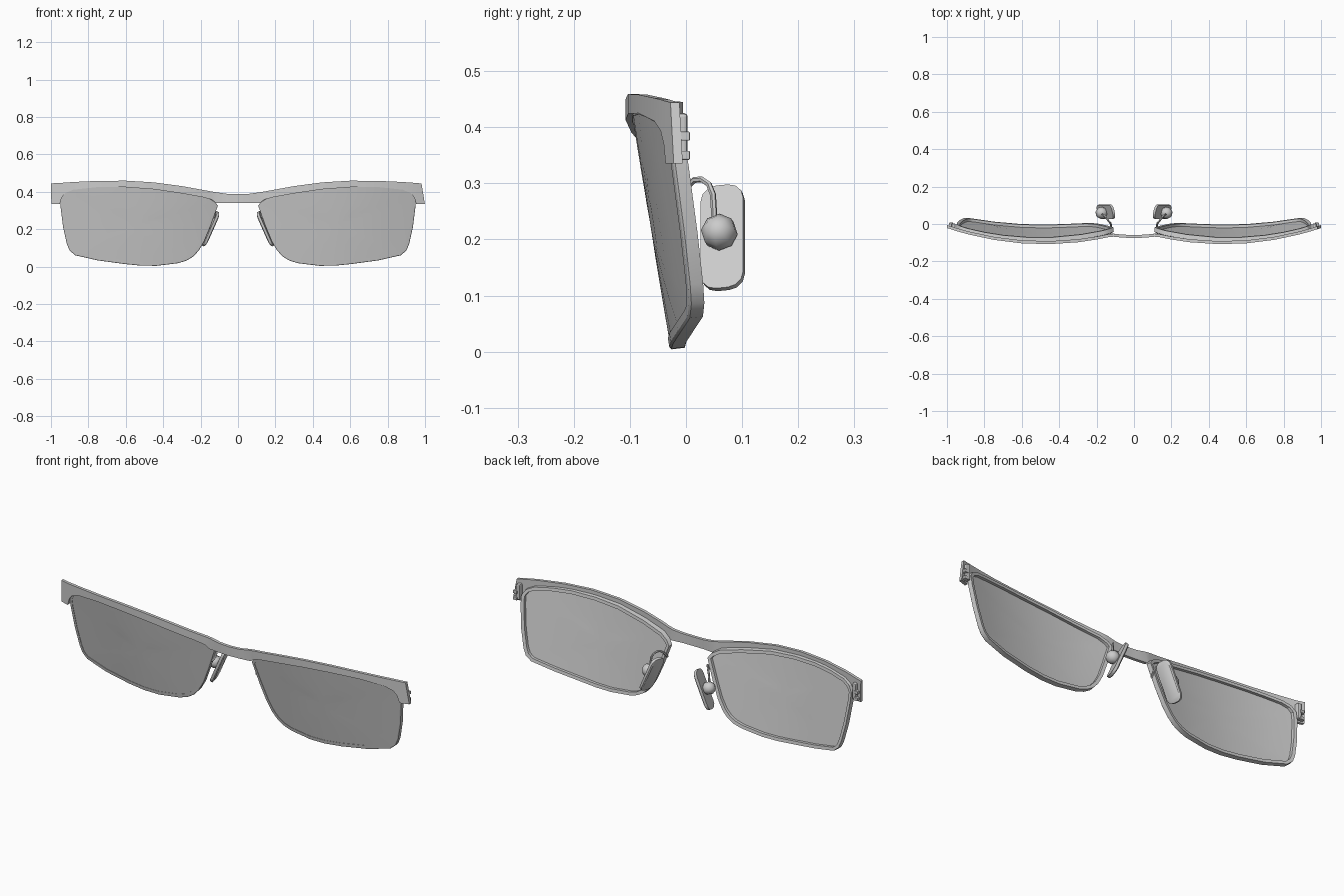
import bpy, math
from mathutils import Vector, Matrix

if "Cube" in bpy.data.objects:
    bpy.data.objects.remove(bpy.data.objects["Cube"])


def make(name, verts, faces, mirror=True, angle=30):
    me = bpy.data.meshes.new(name)
    me.from_pydata([tuple(v) for v in verts], [], faces)
    ob = bpy.data.objects.new(name, me)
    bpy.context.collection.objects.link(ob)
    return finish(ob, mirror, angle)


def finish(ob, mirror=True, angle=30):
    bpy.ops.object.select_all(action='DESELECT')
    ob.select_set(True)
    bpy.context.view_layer.objects.active = ob
    # consistent outward normals
    bpy.ops.object.mode_set(mode='EDIT')
    bpy.ops.mesh.select_all(action='SELECT')
    bpy.ops.mesh.normals_make_consistent(inside=False)
    bpy.ops.object.mode_set(mode='OBJECT')
    if angle:
        bpy.ops.object.shade_smooth_by_angle(angle=math.radians(angle))
    if mirror:
        m = ob.modifiers.new("mirror", 'MIRROR')
        m.use_mirror_merge = False
    return ob


def front_y(x, z):
    """Curved, leaning front surface of one lens."""
    return -0.103 + 0.28 * (x - 0.48) ** 2 + 0.165 * (0.45 - z)


# Outer outline of one rim (x, z)
outline = [(.108, .325), (.125, .35), (.165, .374), (.28, .40), (.435, .428), (.57, .439),
           (.70, .442), (.80, .436), (.89, .424), (.93, .405), (.95, .375), (.95, .33),
           (.935, .21), (.915, .12), (.90, .085), (.87, .06), (.75, .033), (.61, .014),
           (.52, .005), (.435, .004), (.32, .018), (.275, .032), (.24, .053), (.21, .085),
           (.18, .135), (.145, .22)]
N = len(outline)


def inset(d):
    pts = []
    for i in range(N):
        p, c, n = (Vector(outline[k % N]) for k in (i - 1, i, i + 1))
        t = ((c - p).normalized() + (n - c).normalized()).normalized()
        pts.append(c + Vector((t.y, -t.x)) * d)
    return pts


# Rims: rectangular section swept around the outline
verts, faces = [], []
for d, dy in ((0, .003), (.004, 0), (.019, 0), (.019, .027), (.003, .027)):
    verts += [(p.x, front_y(p.x, p.y) + dy, p.y) for p in inset(d)]
for r in range(5):
    for i in range(N):
        j, s = (i + 1) % N, (r + 1) % 5
        faces.append((r * N + i, r * N + j, s * N + j, s * N + i))
make("lens_rims", verts, faces)

# Lenses: thin curved sheets made of concentric rings
edge, centre = inset(.012), Vector((.53, .225))
verts, faces = [], []
scales = (1, .75, .5, .25)
for dy in (.002, .012):
    for s in scales:
        for p in edge:
            q = centre + (p - centre) * s
            verts.append((q.x, front_y(q.x, q.y) + dy, q.y))
    verts.append((centre.x, front_y(*centre) + dy, centre.y))
L = len(scales) * N + 1
for o in (0, L):
    for i in range(N):
        j = (i + 1) % N
        for r in range(len(scales) - 1):
            a = o + r * N
            faces.append((a + i, a + j, a + N + j, a + N + i))
        a = o + (len(scales) - 1) * N
        faces.append((a + i, a + j, o + L - 1))
for i in range(N):
    j = (i + 1) % N
    faces.append((i, j, L + j, L + i))
make("lenses", verts, faces)

# Brow bar with bridge and turned-down ends: (x top, z top, x bottom, z bottom)
half = [(.06, .389, .06, .341), (.11, .396, .12, .341), (.14, .401, .14, .358),
        (.20, .412, .19, .371), (.30, .43, .30, .391), (.45, .45, .45, .413),
        (.60, .459, .60, .424), (.75, .458, .75, .425), (.88, .452, .88, .411),
        (.925, .449, .922, .394), (.945, .447, .942, .37), (.96, .446, .953, .335)]
stations = [(-1, .445, -.998, .335)]
stations += [(-a, b, -c, d) for a, b, c, d in reversed(half)]
stations += [(0, .387, 0, .34)] + half + [(.981, .444, .999, .335)]


def bar_y(x):
    x = abs(x)
    if x < .12:
        return -.075 + .0085 * (x / .12) ** 2
    return -.108 + .32 * (x - .48) ** 2


verts, faces = [], []
for xt, zt, xb, zb in stations:
    verts += [(xt, bar_y(xt), zt), (xb, bar_y(xb), zb),
              (xb, bar_y(xb) + .016, zb), (xt, bar_y(xt) + .016, zt)]
for i in range(len(stations) - 1):
    for k in range(4):
        a, b = i * 4 + k, i * 4 + (k + 1) % 4
        faces.append((a, b, b + 4, a + 4))
e = len(verts)
faces += [(0, 1, 2, 3), (e - 4, e - 3, e - 2, e - 1)]
make("brow_bar", verts, faces, mirror=False)


# Hinge blocks behind the bar ends
def box(name, loc, size, bevel):
    bpy.ops.mesh.primitive_cube_add(size=1, location=(0, 0, 0))
    ob = bpy.context.object
    ob.name = name
    ob.data.transform(Matrix.Translation(loc) @ Matrix.Diagonal((*size, 1)))
    finish(ob, angle=None)
    b = ob.modifiers.new("bevel", 'BEVEL')
    b.width, b.segments = bevel, 2


box("hinge_plate", (.965, -.012, .385), (.022, .03, .08), .006)
box("hinge_knuckle_upper", (.978, -.006, .384), (.022, .026, .016), .002)
box("hinge_knuckle_lower", (.978, -.006, .35), (.022, .026, .016), .002)

# Nose pads: rounded plates tilted to the nose
along = Vector((.075, 0, -.17)).normalized()
normal = Vector((-.9, .2, 0))
normal = (normal - along * normal.dot(along)).normalized()
side = normal.cross(along)
pad_c = Vector((.148, .066, .202))
prof = []
for cu, cv, a0 in ((1, 1, 0), (-1, 1, 90), (-1, -1, 180), (1, -1, 270)):
    for s in range(4):
        a = math.radians(a0 + s * 30)
        prof.append((cu * .072 + .028 * math.cos(a), cv * .011 + .028 * math.sin(a)))
n = len(prof)
verts = []
for h, s in ((-.009, 1), (.004, 1), (.009, .88)):
    verts += [pad_c + along * u * s + side * v * s + normal * h for u, v in prof]
faces = [tuple(range(n)), tuple(range(2 * n, 3 * n))]
for r in range(2):
    for i in range(n):
        j = (i + 1) % n
        faces.append((r * n + i, r * n + j, r * n + n + j, r * n + n + i))
make("nose_pads", verts, faces)

# Faceted knobs on the outer side of the pads
bpy.ops.mesh.primitive_uv_sphere_add(segments=8, ring_count=5, radius=.033)
knob = bpy.context.object
knob.name = "pad_knobs"
rot = normal.to_track_quat('Z', 'Y').to_matrix().to_4x4()
knob.data.transform(Matrix.Translation(pad_c - normal * .028) @ rot)
finish(knob, angle=40)

# Bent wires from the rims to the knobs
path = [(.128, -.032, .262), (.122, -.012, .278), (.125, .003, .295), (.135, .015, .306),
        (.145, .028, .307), (.156, .041, .298), (.165, .048, .28), (.172, .052, .215)]
cu = bpy.data.curves.new("pad_wires", 'CURVE')
cu.dimensions, cu.bevel_depth, cu.bevel_resolution = '3D', .0055, 1
cu.use_fill_caps = True
sp = cu.splines.new('POLY')
sp.points.add(len(path) - 1)
for p, c in zip(sp.points, path):
    p.co = (*c, 1)
wire = bpy.data.objects.new("pad_wires", cu)
bpy.context.collection.objects.link(wire)
bpy.ops.object.select_all(action='DESELECT')
wire.select_set(True)
bpy.context.view_layer.objects.active = wire
bpy.ops.object.convert(target='MESH')
finish(bpy.context.object, angle=50)
